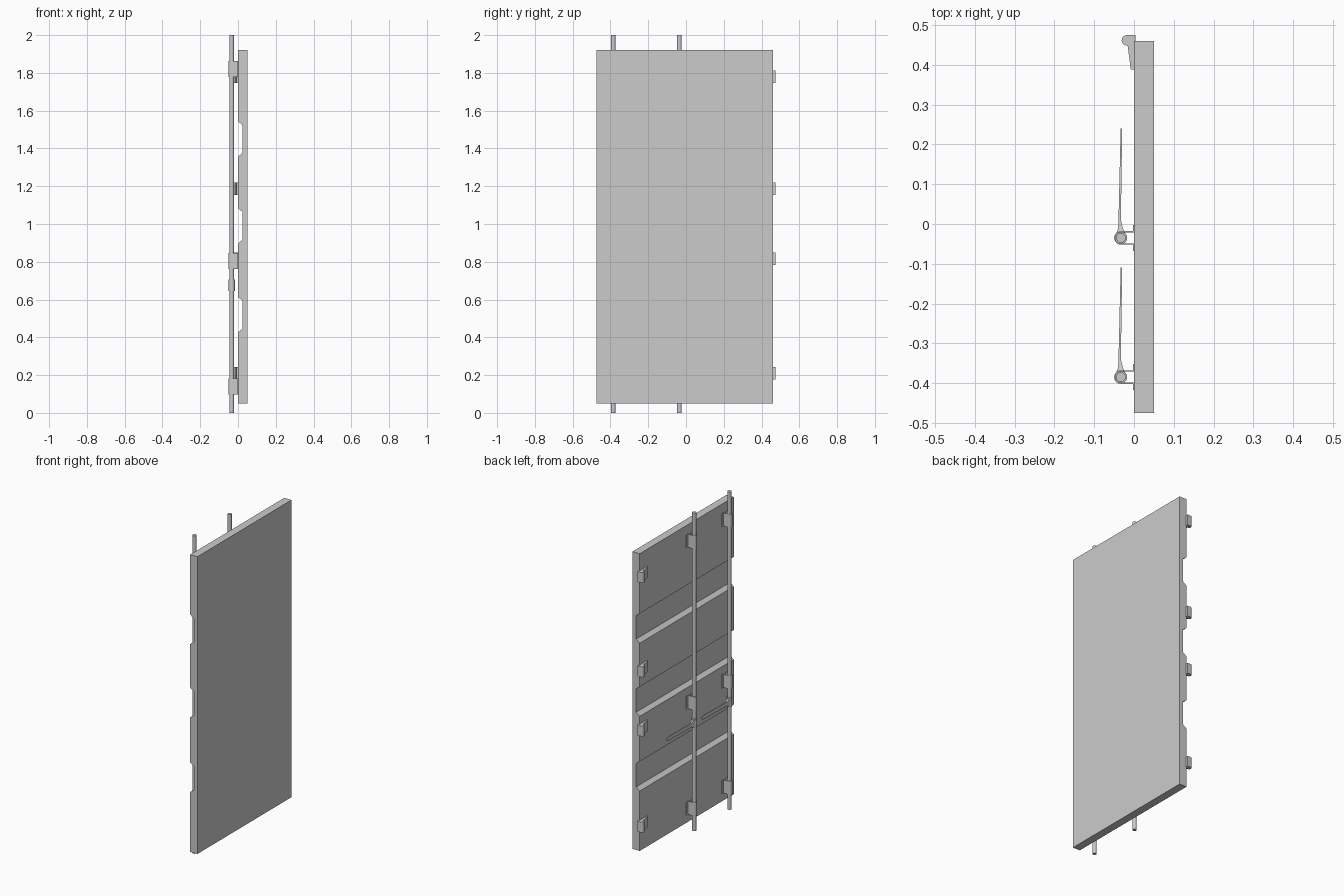
import bpy, bmesh
from math import sin, cos, pi, radians

if "Cube" in bpy.data.objects:
    bpy.data.objects.remove(bpy.data.objects["Cube"])


def finish(name, bm, smooth=True):
    bmesh.ops.recalc_face_normals(bm, faces=bm.faces)
    me = bpy.data.meshes.new(name)
    bm.to_mesh(me)
    bm.free()
    ob = bpy.data.objects.new(name, me)
    bpy.context.collection.objects.link(ob)
    if smooth:
        bpy.ops.object.select_all(action='DESELECT')
        ob.select_set(True)
        bpy.context.view_layer.objects.active = ob
        bpy.ops.object.shade_smooth_by_angle(angle=radians(35))
    return ob


def loft(name, rings, smooth=True):
    """Skin matching closed rings and cap both ends."""
    bm = bmesh.new()
    loops = [[bm.verts.new(p) for p in r] for r in rings]
    n = len(loops[0])
    for a, b in zip(loops, loops[1:]):
        for i in range(n):
            j = (i + 1) % n
            bm.faces.new((a[i], a[j], b[j], b[i]))
    bm.faces.new(loops[0])
    bm.faces.new(loops[-1])
    return finish(name, bm, smooth)


def extrude_z(name, pts, z0, z1):
    return loft(name, [[(x, y, z) for x, y in pts] for z in (z0, z1)])


def arc(cx, cy, r, a0, a1, n):
    return [(cx + r * cos(radians(a0 + (a1 - a0) * i / n)),
             cy + r * sin(radians(a0 + (a1 - a0) * i / n))) for i in range(n + 1)]


# door panel: flat outer face, three trapezoid grooves on the other side
profile = [(0.05, 0.05), (0.05, 1.92), (0, 1.92)]
for c in (1.45, 0.99, 0.52):
    profile += [(0, c + 0.093), (0.025, c + 0.074), (0.025, c - 0.074), (0, c - 0.093)]
profile.append((0, 0.05))
loft("door_panel", [[(x, y, z) for x, z in profile] for y in (-0.475, 0.46)], False)

RX = -0.033
for k, y in enumerate((-0.385, -0.035)):
    # lock rod
    extrude_z(f"lock_rod_{k}", arc(RX, y, 0.012, 0, 337.5, 15), 0, 2)

    # sheet brackets wrapped around the rod, with flanges on the panel
    outer = arc(RX, y, 0.017, 270, 90, 10)
    inner = arc(RX, y, 0.014, 90, 270, 10)
    sheet = ([(0, y - 0.033), (-0.003, y - 0.033), (-0.003, y - 0.017)] + outer +
             [(-0.003, y + 0.017), (-0.003, y + 0.033), (0, y + 0.033), (0, y + 0.014)] +
             inner + [(0, y - 0.014)])
    for i, z in enumerate((0.14, 0.805, 1.82)):
        extrude_z(f"rod_bracket_{k}_{i}", sheet, z - 0.042, z + 0.042)

    # handle hub and tapering lever
    extrude_z(f"handle_hub_{k}", arc(RX, y, 0.016, 0, 337.5, 15), 0.645, 0.705)
    sections = [(0.008, RX, 0.013, 0.026), (0.024, -0.034, 0.006, 0.018),
                (0.045, -0.036, 0.003, 0.013), (0.255, -0.032, 0.002, 0.013),
                (0.268, -0.032, 0.002, 0.010), (0.275, -0.032, 0.002, 0.004)]
    loft(f"handle_lever_{k}",
         [[(cx + sx * hx, y + dy, 0.675 + sz * hz)
           for sx, sz in ((-1, -1), (1, -1), (1, 1), (-1, 1))]
          for dy, cx, hx, hz in sections])

# hinges on the far edge: knuckle with tapering leaf
leaf = ([(0.0, 0.388), (0.0, 0.46), (0.004, 0.46), (0.004, 0.475)] +
        arc(-0.018, 0.462, 0.013, 90, 265, 9) + [(-0.016, 0.449), (-0.008, 0.388)])
for i, z in enumerate((0.21, 0.815, 1.187, 1.78)):
    extrude_z(f"hinge_{i}", leaf, z - 0.033, z + 0.033)
